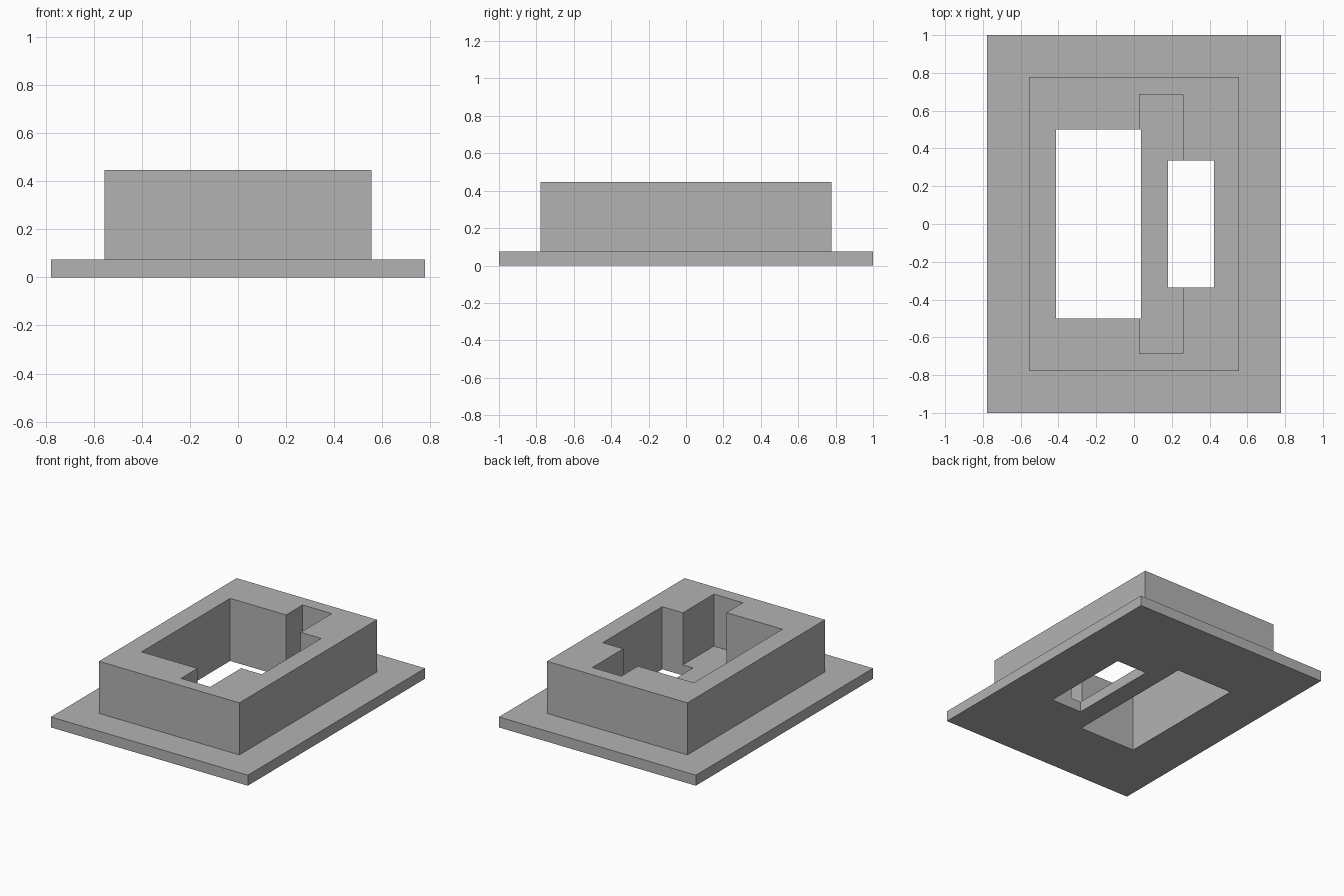
import bpy

# Remove the default cube
cube = bpy.data.objects.get("Cube")
if cube:
    bpy.data.objects.remove(cube, do_unlink=True)

# Single grey material
grey = bpy.data.materials.new("plain_grey")
grey.use_nodes = True
colour = (0.45, 0.45, 0.45, 1.0)
grey.diffuse_color = colour
grey.node_tree.nodes["Principled BSDF"].inputs["Base Color"].default_value = colour

PLATE_TOP = 0.075
TOP = 0.447


def box(name, x, y, z):
    """Box spanning the given (low, high) ranges."""
    spans = (x, y, z)
    bpy.ops.mesh.primitive_cube_add(size=1, location=[(a + b) / 2 for a, b in spans])
    obj = bpy.context.object
    obj.name = name
    obj.scale = [b - a for a, b in spans]
    bpy.ops.object.transform_apply(location=True, rotation=False, scale=True)
    obj.data.materials.append(grey)
    return obj


def combine(target, tool, operation):
    """Apply a boolean to the target and discard the tool."""
    tool.hide_render = True
    mod = target.modifiers.new(operation.lower(), "BOOLEAN")
    mod.operation = operation
    mod.solver = "EXACT"
    mod.object = tool
    bpy.context.view_layer.objects.active = target
    bpy.ops.object.modifier_apply(modifier=mod.name)
    bpy.data.objects.remove(tool, do_unlink=True)


# Flange plate joined with the raised block
housing = box("flanged_housing", (-0.778, 0.778), (-1, 1), (0, PLATE_TOP))
block = box("raised_block", (-0.555, 0.555), (-0.777, 0.777), (0.03, TOP))
combine(housing, block, "UNION")

# Main opening and side opening go right through; the long slot stops at the plate
openings = [
    ("main_opening", (-0.412, 0.037), (-0.5, 0.5), -0.1),
    ("side_opening", (0.18, 0.423), (-0.336, 0.336), -0.1),
    ("cross_slot", (0.03, 0.26), (-0.686, 0.686), PLATE_TOP),
]
for name, x, y, floor in openings:
    combine(housing, box(name, x, y, (floor, TOP + 0.1)), "DIFFERENCE")

# Crisp flat faces
for face in housing.data.polygons:
    face.use_smooth = False
